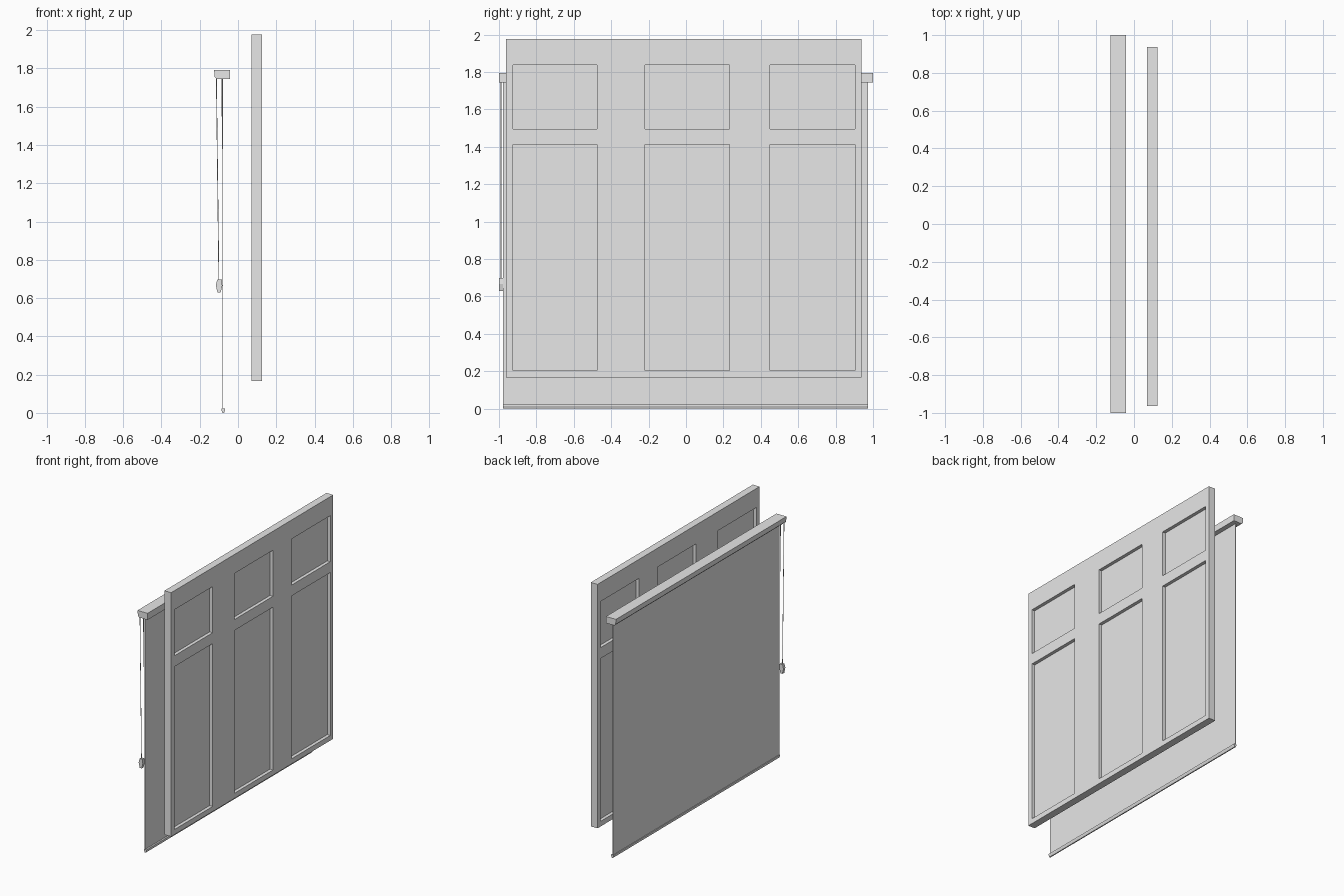
import bpy
import bmesh
from mathutils import Vector

cube = bpy.data.objects.get("Cube")
if cube:
    bpy.data.objects.remove(cube, do_unlink=True)

grey = bpy.data.materials.new("plain grey")
grey.use_nodes = True
grey.diffuse_color = (0.8, 0.8, 0.8, 1)
grey.node_tree.nodes["Principled BSDF"].inputs["Base Color"].default_value = (0.8, 0.8, 0.8, 1)


def add_object(name, bm):
    bmesh.ops.recalc_face_normals(bm, faces=bm.faces)
    mesh = bpy.data.meshes.new(name)
    bm.to_mesh(mesh)
    bm.free()
    mesh.materials.append(grey)
    obj = bpy.data.objects.new(name, mesh)
    bpy.context.collection.objects.link(obj)
    return obj


def prism(name, profile, y0, y1):
    """Extrude an (x, z) profile along y."""
    bm = bmesh.new()
    face = bm.faces.new([bm.verts.new((x, y0, z)) for x, z in profile])
    ext = bmesh.ops.extrude_face_region(bm, geom=[face])
    verts = [v for v in ext["geom"] if isinstance(v, bmesh.types.BMVert)]
    bmesh.ops.translate(bm, verts=verts, vec=(0, y1 - y0, 0))
    return add_object(name, bm)


def box(name, x0, x1, y0, y1, z0, z1):
    return prism(name, [(x0, z0), (x1, z0), (x1, z1), (x0, z1)], y0, y1)


def cord(name, start, end, radius=0.002):
    start, end = Vector(start), Vector(end)
    axis = end - start
    bm = bmesh.new()
    bmesh.ops.create_cone(bm, cap_ends=True, segments=8, radius1=radius,
                          radius2=radius, depth=axis.length)
    bm.transform(axis.to_track_quat('Z', 'Y').to_matrix().to_4x4())
    bmesh.ops.translate(bm, verts=bm.verts, vec=(start + end) / 2)
    return add_object(name, bm)


# Window frame: a grid of cells with the openings left out, given thickness
FRAME_X, FRAME_DEPTH = 0.0975, 0.055
ys = [-0.963, -0.925, -0.476, -0.22, 0.232, 0.449, 0.904, 0.938]
zs = [0.166, 0.204, 1.413, 1.494, 1.836, 1.977]
bm = bmesh.new()
grid = [[bm.verts.new((FRAME_X, y, z)) for z in zs] for y in ys]
openings = []
for i in range(len(ys) - 1):
    for j in range(len(zs) - 1):
        if i % 2 and j % 2:
            openings.append((i, j))
        else:
            bm.faces.new((grid[i][j], grid[i + 1][j], grid[i + 1][j + 1], grid[i][j + 1]))
frame = add_object("window_frame", bm)
solid = frame.modifiers.new("thickness", 'SOLIDIFY')
solid.thickness = FRAME_DEPTH
solid.offset = 0

# Panes set in the middle of the frame depth
for n, (i, j) in enumerate(openings):
    box(f"window_pane_{n + 1}", FRAME_X - 0.003, FRAME_X + 0.003,
        ys[i], ys[i + 1], zs[j], zs[j + 1])

# Roller blind: head rail, fabric and bottom bar
prism("blind_head_rail", [(-0.125, 1.793), (-0.043, 1.793), (-0.043, 1.744),
                          (-0.112, 1.744), (-0.122, 1.755)], -1, 1)
box("blind_fabric", -0.082, -0.079, -0.978, 0.974, 0.015, 1.75)
prism("blind_bottom_bar", [(-0.087, 0.022), (-0.067, 0.022), (-0.067, 0.014),
                           (-0.073, 0.0), (-0.081, 0.0), (-0.087, 0.014)], -0.978, 0.974)

# Pull cords and the handle at the end of the long one
cord("long_cord", (-0.113, -0.989, 1.75), (-0.1, -0.989, 0.69))
cord("short_cord", (-0.084, -0.989, 1.75), (-0.082, -0.989, 1.38))
prism("cord_handle", [(-0.108, 0.697), (-0.085, 0.697), (-0.082, 0.665),
                      (-0.091, 0.628), (-0.107, 0.628), (-0.116, 0.668)], -1, -0.978)
